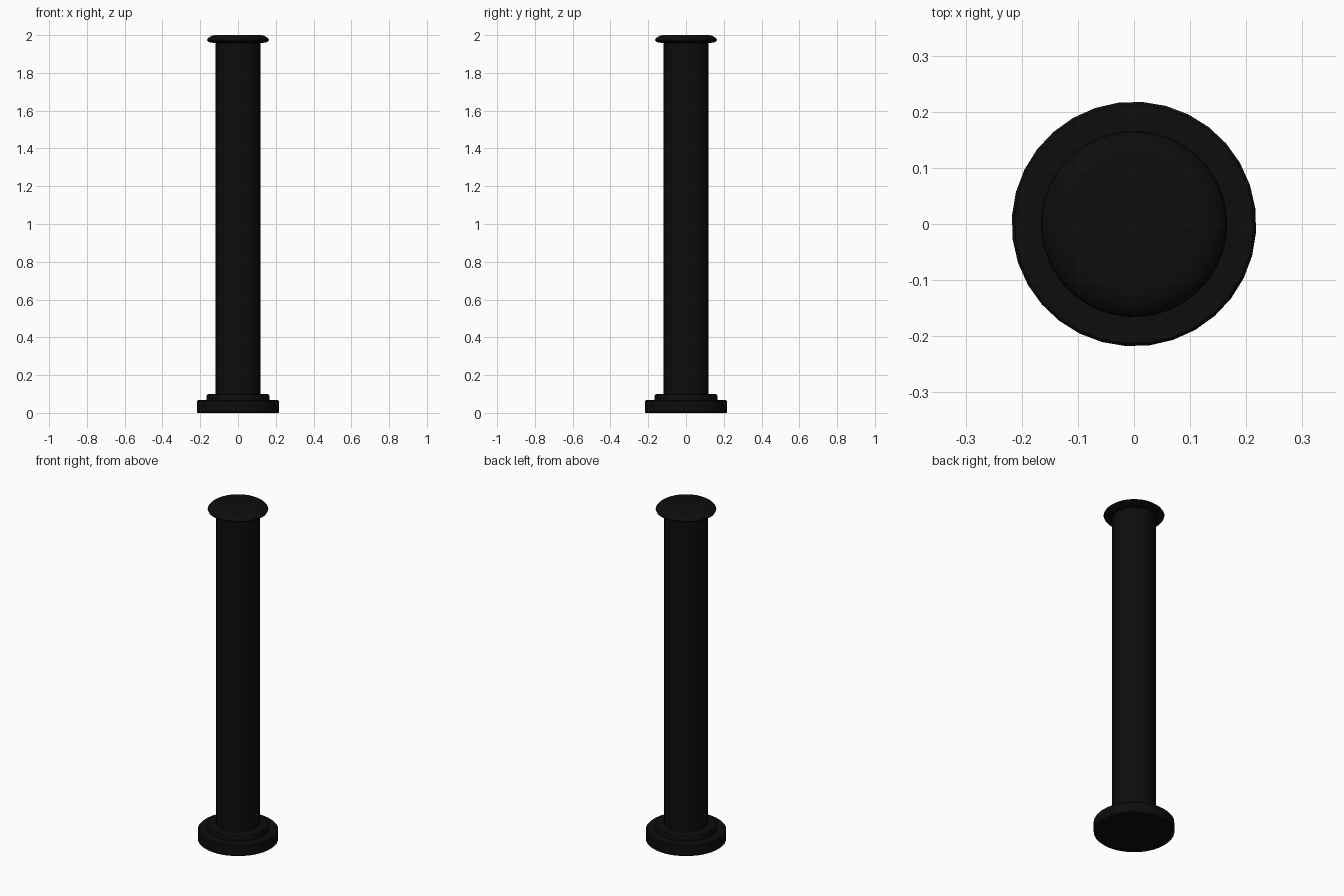
import bpy, bmesh, math

if "Cube" in bpy.data.objects:
    bpy.data.objects.remove(bpy.data.objects["Cube"])

black = bpy.data.materials.new("black")
black.diffuse_color = (0.004, 0.004, 0.004, 1)
black.use_nodes = True
black.node_tree.nodes["Principled BSDF"].inputs["Base Color"].default_value = black.diffuse_color


def lathe(name, profile, sides=32, turn=7.4):
    """Solid of revolution from (radius, z) points, closed with flat end caps."""
    bm = bmesh.new()
    rings = []
    for r, z in profile:
        angles = [math.radians(turn) + math.tau * i / sides for i in range(sides)]
        rings.append([bm.verts.new((r * math.cos(a), r * math.sin(a), z)) for a in angles])
    for low, high in zip(rings, rings[1:]):
        for i in range(sides):
            j = (i + 1) % sides
            bm.faces.new((low[i], low[j], high[j], high[i]))
    bm.faces.new(rings[0][::-1])
    bm.faces.new(rings[-1])
    mesh = bpy.data.meshes.new(name)
    bm.to_mesh(mesh)
    bm.free()
    mesh.materials.append(black)
    obj = bpy.data.objects.new(name, mesh)
    bpy.context.collection.objects.link(obj)
    bpy.context.view_layer.objects.active = obj
    obj.select_set(True)
    bpy.ops.object.shade_smooth_by_angle(angle=math.radians(35))
    obj.select_set(False)
    return obj


# Wide foot disc with softened rims
lathe("base_disc", [(0.213, 0), (0.218, 0.005), (0.218, 0.062), (0.213, 0.067)])

# Raised collar around the foot of the shaft
lathe("base_collar", [(0.166, 0.067), (0.166, 0.09), (0.163, 0.097), (0.156, 0.1)], 48)

# Plain round shaft
lathe("shaft", [(0.118, 0.1), (0.118, 1.962)], 48)

# Flared cap with a rounded upper edge
lathe("cap", [(0.118, 1.957), (0.15, 1.962), (0.161, 1.968), (0.164, 1.975),
              (0.158, 1.984), (0.146, 1.993), (0.13, 1.999), (0.122, 2.0)], 48)
